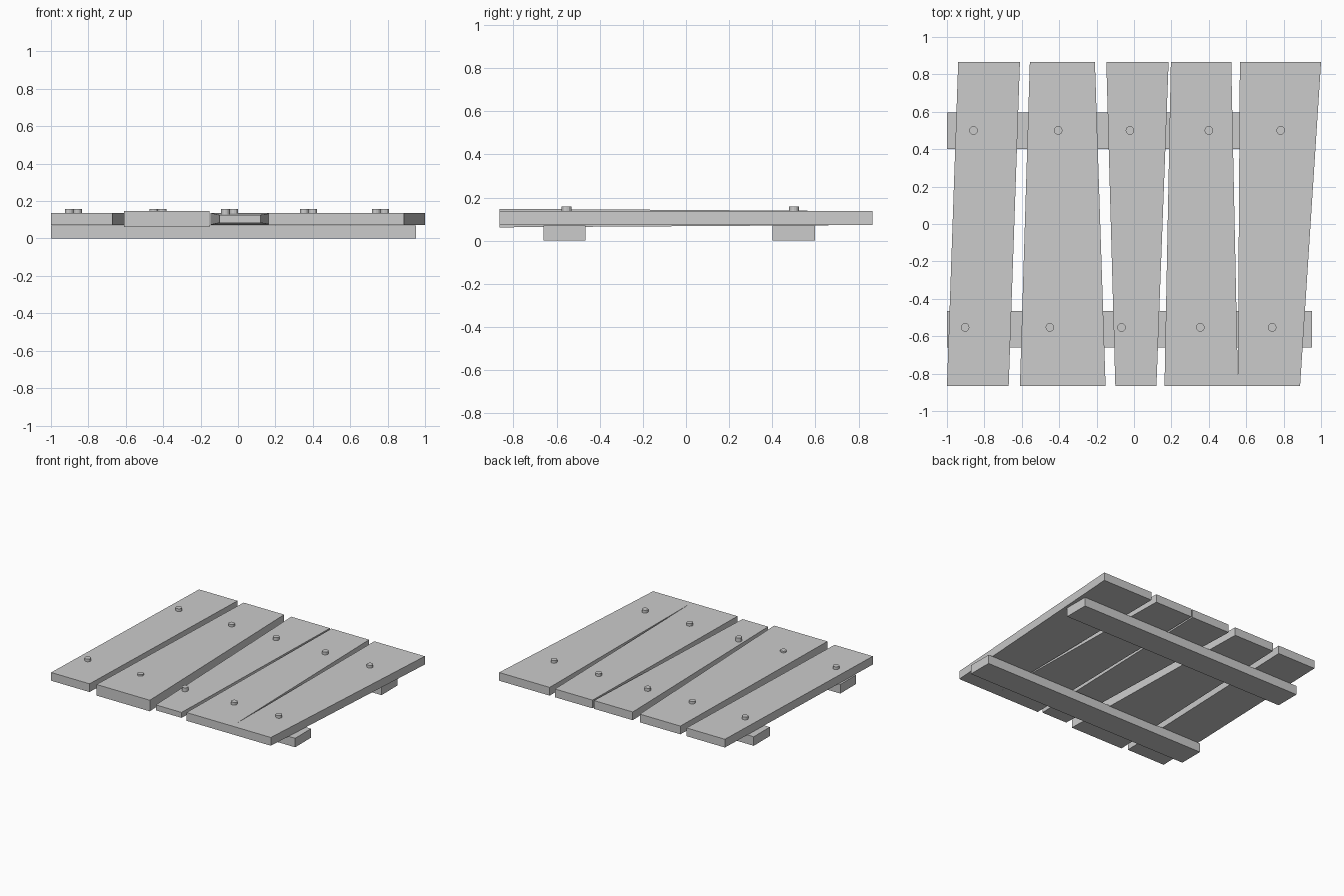
import bpy, bmesh

if "Cube" in bpy.data.objects:
    bpy.data.objects.remove(bpy.data.objects["Cube"])

HALF_Y = 0.865   # half length of the planks
MID_Z = 0.105    # height of the plank centre line


def hull_box(name, front, back):
    """Tapered box; each end is (x0, x1, y, z0, z1)."""
    bm = bmesh.new()
    rings = []
    for x0, x1, y, z0, z1 in (front, back):
        rings.append([bm.verts.new((x, y, z)) for x, z in
                      ((x0, z0), (x1, z0), (x1, z1), (x0, z1))])
    f, b = rings
    bm.faces.new(f)
    bm.faces.new(b[::-1])
    for i in range(4):
        j = (i + 1) % 4
        bm.faces.new((f[j], f[i], b[i], b[j]))
    bmesh.ops.recalc_face_normals(bm, faces=bm.faces)
    mesh = bpy.data.meshes.new(name)
    bm.to_mesh(mesh)
    bm.free()
    obj = bpy.data.objects.new(name, mesh)
    bpy.context.collection.objects.link(obj)
    return obj


# Crooked planks: front x range, front half thickness, back x range
planks = [
    (-1.00, -0.67, 0.032, -0.94, -0.61),
    (-0.61, -0.152, 0.043, -0.557, -0.209),
    (-0.10, 0.12, 0.021, -0.148, 0.185),
    (0.163, 0.556, 0.032, 0.197, 0.52),
    (0.555, 0.888, 0.032, 0.566, 1.00),
]
for i, (f0, f1, h, b0, b1) in enumerate(planks, 1):
    hull_box(f"plank_{i}", (f0, f1, -HALF_Y, MID_Z - h, MID_Z + h),
             (b0, b1, HALF_Y, MID_Z - 0.032, MID_Z + 0.032))

# Two battens underneath
for name, y0, y1 in (("front_batten", -0.66, -0.465), ("back_batten", 0.40, 0.597)):
    hull_box(name, (-1.0, 0.953, y0, 0, 0.07), (-1.0, 0.953, y1, 0, 0.07))

# Nail heads, one per plank over each batten
for i, x in enumerate((-0.858, -0.405, -0.022, 0.40, 0.784), 1):
    for side, dx, y in (("back", 0, 0.50), ("front", -0.045, -0.553)):
        bpy.ops.mesh.primitive_cylinder_add(vertices=12, radius=0.023, depth=0.037,
                                            location=(x + dx, y, 0.1395))
        bpy.context.object.name = f"{side}_nail_{i}"
